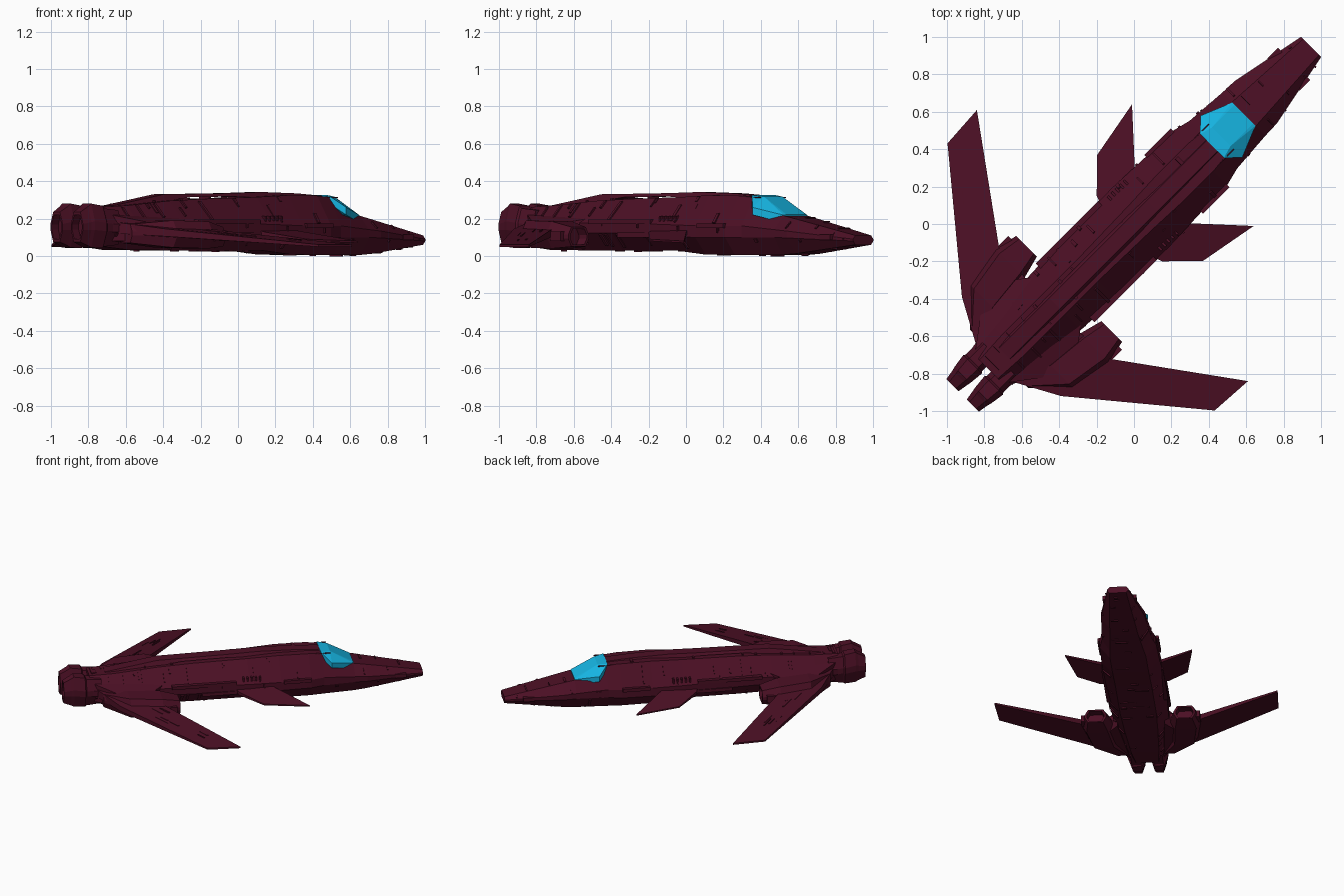
import bpy, bmesh, math, random
from mathutils import Matrix, Vector

random.seed(4)
cube = bpy.data.objects.get("Cube")
if cube:
    bpy.data.objects.remove(cube)

# The craft is built along +x, then turned so its nose points diagonally
TURN = Matrix.Rotation(math.radians(45), 4, 'Z')


def material(name, rgb):
    m = bpy.data.materials.new(name)
    m.use_nodes = True
    color = (*rgb, 1)
    m.diffuse_color = color
    m.node_tree.nodes["Principled BSDF"].inputs["Base Color"].default_value = color
    return m


MAROON = material("maroon hull", (0.072, 0.005, 0.018))
CYAN = material("cyan glass", (0.008, 0.46, 0.76))


def finish(bm, name, mat=MAROON):
    bmesh.ops.recalc_face_normals(bm, faces=bm.faces)
    bm.transform(TURN)
    mesh = bpy.data.meshes.new(name)
    bm.to_mesh(mesh)
    bm.free()
    mesh.materials.append(mat)
    obj = bpy.data.objects.new(name, mesh)
    bpy.context.collection.objects.link(obj)
    return obj


def loft(bm, rings):
    """Skin closed rings of equal length; return the side faces."""
    rows = [[bm.verts.new(p) for p in ring] for ring in rings]
    sides = []
    for a, b in zip(rows, rows[1:]):
        for i in range(len(a)):
            j = (i + 1) % len(a)
            sides.append(bm.faces.new((a[i], a[j], b[j], b[i])))
    bm.faces.new(rows[0])
    bm.faces.new(rows[-1])
    return sides


def section(x, y, half, flat_top, flat_bottom, low, mid, high):
    """Eight-sided cross-section with a short vertical flank."""
    d = (high - low) * 0.1
    right = [(half, mid + d), (half, mid - d), (flat_bottom, low)]
    right = [(flat_top, high)] + right
    pts = right + [(-w, z) for w, z in reversed(right)]
    return [Vector((x, y + w, z)) for w, z in pts]


def box(bm, x0, x1, y0, y1, z0, z1):
    loft(bm, [[(x, y0, z0), (x, y1, z0), (x, y1, z1), (x, y0, z1)]
              for x in (x0, x1)])


def wing(name, outline, side):
    """Outline of (x, y, z, half thickness), extruded up and down."""
    bm = bmesh.new()
    loft(bm, [[(x, y * side, z + k * t) for x, y, z, t in outline]
              for k in (-1, 1)])
    finish(bm, name)


def plates(name, faces, count):
    """Raised panel strips laid lengthwise on four-sided faces."""
    bm = bmesh.new()
    for f in random.choices(faces, [f[2] for f in faces], k=count):
        (a, b, c, d), normal, area = f
        u, v = random.uniform(0.05, 0.8), random.uniform(0.05, 0.85)
        length = (d - a).length
        width = max((b - a).length, 0.01)
        du = min(random.uniform(0.03, 0.16) / length, 0.95 - u)
        dv = min(random.uniform(0.006, 0.02) / width, 0.95 - v)

        def at(s, t):
            return a.lerp(b, t).lerp(d.lerp(c, t), s)
        ring = [at(u, v), at(u + du, v), at(u + du, v + dv), at(u, v + dv)]
        lift = normal * random.uniform(0.004, 0.009)
        loft(bm, [[p - normal * 0.004 for p in ring], [p + lift for p in ring]])
    finish(bm, name)


# Fuselage: x, half width, top flat, bottom flat, low, middle, high
hull = [
    (-1.10, .14, .07, .08, .05, .15, .262),
    (-0.92, .17, .08, .10, .032, .15, .27),
    (-0.60, .20, .08, .12, .03, .15, .295),
    (-0.35, .21, .08, .13, .03, .15, .305),
    (0.05, .22, .09, .13, .03, .14, .315),
    (0.28, .21, .10, .13, .007, .13, .325),
    (0.50, .205, .10, .13, .006, .13, .322),
    (0.60, .18, .09, .12, .006, .13, .316),
    (0.83, .163, .09, .10, .006, .12, .215),
    (0.92, .16, .085, .095, .012, .115, .197),
    (1.34, .076, .06, .06, .06, .085, .11)]
bm = bmesh.new()
sides = loft(bm, [section(x, 0, w, wt, wb, lo, mi, hi)
                  for x, w, wt, wb, lo, mi, hi in hull])
bmesh.ops.recalc_face_normals(bm, faces=bm.faces)
panels = []
for f in sides:
    c = f.calc_center_median()
    f.normal_update()
    in_cockpit = 0.55 < c.x < 0.85 and f.normal.z > 0.1
    if not in_cockpit:
        n = f.normal.copy()
        if n.dot(Vector((0, c.y, c.z - 0.15))) < 0:
            n.negate()
        panels.append(([v.co.copy() for v in f.verts], n, f.calc_area()))
finish(bm, "fuselage")
plates("hull_panels", panels, 110)

# Canopy: sloping windscreen with a peak on each side
bm = bmesh.new()
rim = [(.59, .09, .325), (.66, .158, .26), (.83, .088, .218)]
rim += [(x, -y, z) for x, y, z in reversed(rim)]
loft(bm, [[(x, y, z - 0.04) for x, y, z in rim], rim])
back, front = [(.66, y, .317) for y in (.07, -.07)], [(.83, y, .222) for y in (.07, -.07)]
loft(bm, [[back[0], back[1], (.60, -.085, .324), (.60, .085, .324)],
          [front[0], front[1], (.82, -.085, .2), (.82, .085, .2)]])
bmesh.ops.convex_hull(bm, input=bm.verts)
finish(bm, "canopy", CYAN)

# Raised dorsal spine bridging a dip in the back
bm = bmesh.new()
spine = [(-.98, .255, .27), (-.60, .29, .33), (-.42, .314, .332),
         (-.10, .318, .336), (.14, .31, .342), (.40, .31, .335), (.60, .30, .322)]
loft(bm, [[(x, -.055, lo), (x, .055, lo), (x, .04, hi), (x, -.04, hi)]
          for x, lo, hi in spine])
finish(bm, "dorsal_spine")

# Cheek fairings along the forward flanks, and parts in pairs
for s, tag in ((1, "left"), (-1, "right")):
    wing(tag + "_main_wing", [
        (-.163, 1.025, .055, .006), (-.40, 1.01, .055, .006),
        (-.926, .375, .125, .02), (-1.054, .14, .15, .03),
        (-.62, .14, .15, .03), (-.60, .42, .12, .02)], s)
    wing(tag + "_canard", [
        (.445, .46, .075, .005), (.12, .40, .085, .005),
        (-.035, .247, .115, .012), (-.06, .17, .13, .015),
        (.19, .17, .13, .015), (.22, .215, .125, .012)], s)

    # Underwing engine pod with a recessed intake
    bm = bmesh.new()
    pod = [(-1.02, .17, .05, .07, .17), (-.85, .29, .10, .045, .19),
           (-.62, .32, .11, .04, .185), (-.49, .322, .078, .05, .155)]
    rings = [section(x, y * s, w, w * .7, w * .7, lo, (lo + hi) / 2, hi)
             for x, y, w, lo, hi in pod]
    mouth = Vector((-.49, .322 * s, .1025))
    rim = [mouth + (p - mouth) * 0.8 for p in rings[-1]]
    loft(bm, rings + [rim, [p - Vector((.06, 0, 0)) for p in rim]])
    box(bm, -.60, -.52, .39 * s, .43 * s, .08, .13)
    finish(bm, tag + "_engine_pod")

    # Fairing that blends the pod into the hull
    wing(tag + "_root_fairing", [
        (-1.08, .12, .15, .07), (-.92, .24, .13, .05),
        (-.66, .24, .12, .06), (-.57, .17, .13, .07)], s)

    # Tail nozzle with a flared collar and hollow end
    bm = bmesh.new()
    nozzle = [(-1.02, .08, .062, .06, .245), (-1.13, .08, .062, .05, .255),
              (-1.14, .08, .07, .042, .268), (-1.22, .078, .06, .045, .28),
              (-1.24, .077, .055, .055, .265), (-1.295, .077, .046, .075, .235)]
    rings = [section(x, y * s, w, w * .55, w * .55, lo, (lo + hi) / 2, hi)
             for x, y, w, lo, hi in nozzle]
    core = Vector((-1.295, .077 * s, .155))
    lip = [core + (p - core) * 0.8 for p in rings[-1]]
    loft(bm, rings + [lip, [p + Vector((.05, 0, 0)) for p in lip]])
    finish(bm, tag + "_tail_nozzle")

    # Thin probe, side ducts and panel strips on the wing
    bm = bmesh.new()
    box(bm, .45, .66, .092 * s, .098 * s, .31, .316)
    finish(bm, tag + "_probe")
    bm = bmesh.new()
    for x0, x1, z in ((-.52, -.05, .17), (-.3, .15, .1), (.3, .5, .15)):
        box(bm, x0, x1, .17 * s, .222 * s, z, z + .025)
    for i in range(5):
        x = .0 + i * .03
        box(bm, x, x + .012, .15 * s, .205 * s, .175, .215)
    box(bm, 1.13, 1.21, .09 * s, .122 * s, .085, .115)
    finish(bm, tag + "_side_ducts")
    quad = [Vector(p) for p in ((-.85, .40 * s, .14), (-.64, .42 * s, .14),
                                (-.25, .95 * s, .068), (-.40, .95 * s, .068))]
    plates(tag + "_wing_panels", [(quad, Vector((0, 0, 1)), 1)], 8)
